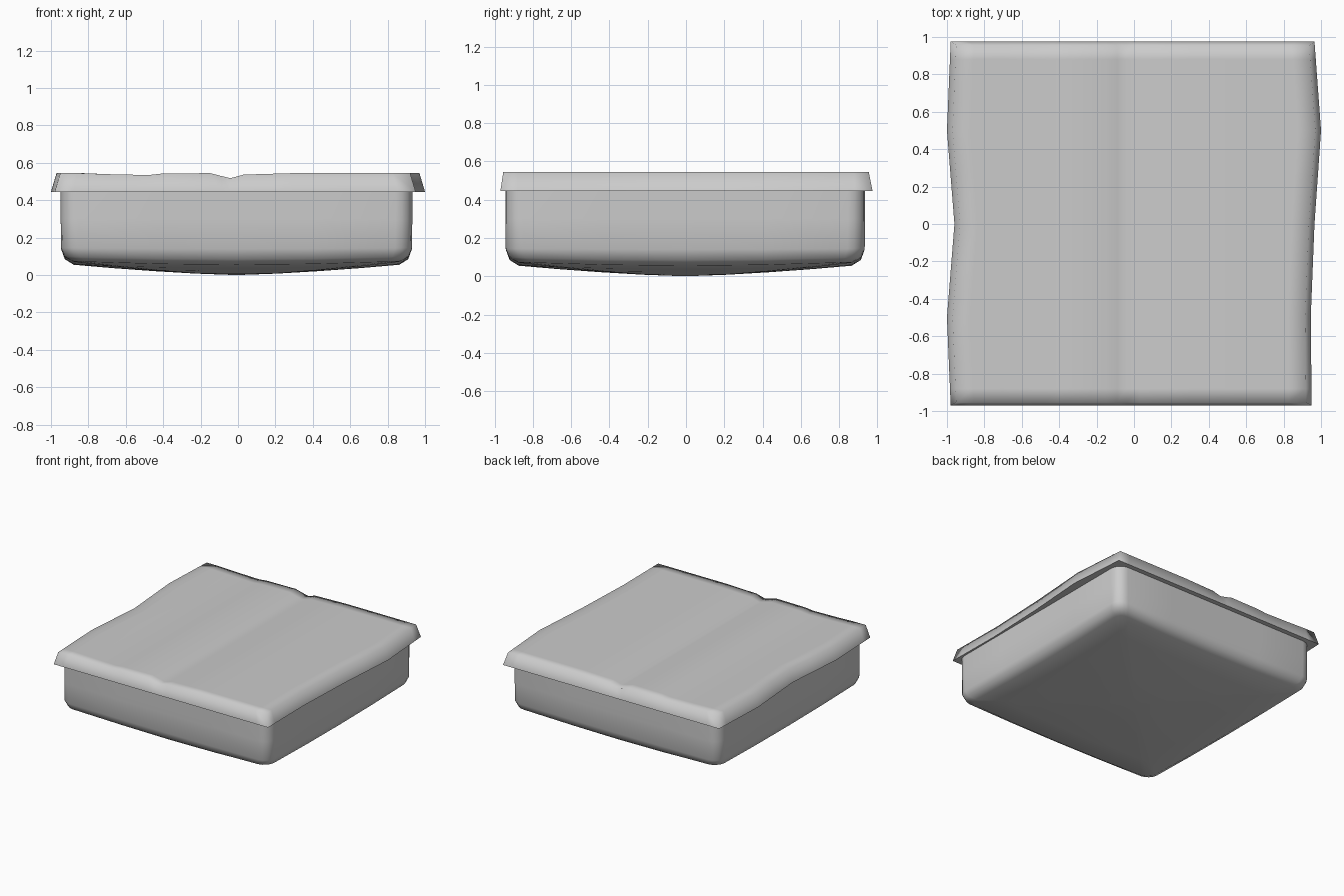
import bpy, bmesh, math

if "Cube" in bpy.data.objects:
    bpy.data.objects.remove(bpy.data.objects["Cube"])


def make_object(name, bm):
    bmesh.ops.recalc_face_normals(bm, faces=bm.faces)
    mesh = bpy.data.meshes.new(name)
    bm.to_mesh(mesh)
    bm.free()
    obj = bpy.data.objects.new(name, mesh)
    bpy.context.collection.objects.link(obj)
    for p in mesh.polygons:
        p.use_smooth = True
    return obj


def lerp(points, t):
    """Piecewise-linear lookup in a list of (t, value) pairs."""
    for (a, va), (b, vb) in zip(points, points[1:]):
        if t <= b:
            return va + (vb - va) * max(0, t - a) / (b - a)
    return points[-1][1]


def ring(bm, half, radius, z, bow):
    """Rounded square loop; corners lift by bow relative to edge middles."""
    pts, inner = [], half - radius
    for k in range(4):
        a0 = k * math.pi / 2
        c, s = math.cos(a0), math.sin(a0)
        local = [(half, f * inner) for f in (-0.5, 0, 0.5)]
        local += [(inner + radius * math.cos(i * math.pi / 8),
                   inner + radius * math.sin(i * math.pi / 8)) for i in range(5)]
        pts += [(x * c - y * s, x * s + y * c) for x, y in local]
    return [bm.verts.new((x - 0.008, y - 0.004,
                          z + bow * (min(abs(x), abs(y)) / 0.9) ** 2)) for x, y in pts]


# Tub: rounded box with a shallow domed underside
bm = bmesh.new()
profile = [(0.94, 0.09, 0.46, 0), (0.94, 0.09, 0.30, 0), (0.938, 0.09, 0.14, 0.005),
           (0.918, 0.085, 0.085, 0.013), (0.87, 0.07, 0.055, 0.02),
           (0.66, 0.05, 0.037, 0.02), (0.44, 0.04, 0.021, 0.02), (0.22, 0.02, 0.008, 0.02)]
loops = [ring(bm, *p) for p in profile]
n = len(loops[0])
for a, b in zip(loops, loops[1:]):
    for i in range(n):
        bm.faces.new((a[i], a[(i + 1) % n], b[(i + 1) % n], b[i]))
tip = bm.verts.new((-0.008, -0.004, 0))
for i in range(n):
    bm.faces.new((loops[-1][i], loops[-1][(i + 1) % n], tip))
make_object("tub", bm)

# Lid: creased sheet with wavy side edges and a flared skirt
left = [(-0.97, -0.98), (-0.5, -1.0), (0, -0.96), (0.5, -1.0), (0.975, -0.98)]
right = [(-0.97, 0.95), (-0.5, 0.945), (0, 0.965), (0.5, 1.0), (0.975, 0.965)]
crease = [(-1, 0.545), (-0.85, 0.545), (-0.5, 0.532), (-0.42, 0.542), (-0.15, 0.545),
          (-0.1, 0.532), (-0.04, 0.518), (0.03, 0.537), (0.3, 0.545), (1, 0.545)]
ys = [-0.97, -0.88, -0.5, -0.25, 0, 0.25, 0.5, 0.88, 0.975]
us = [-1, -0.9, -0.7, -0.48, -0.41, -0.15, -0.09, -0.04, 0.03, 0.3, 0.6, 0.9, 1]
bm = bmesh.new()


def edge_x(u, y, inset):
    l, r = lerp(left, y) + inset, lerp(right, y) - inset
    mid = (l + r) / 2
    x = mid + u * (r - l) / 2
    return x if abs(u) > 0.8 else u


top = []
for y in ys:
    yt = max(-0.955, min(0.955, y))
    top.append([bm.verts.new((edge_x(u, y, 0.03), yt, lerp(crease, u))) for u in us])
for a, b in zip(top, top[1:]):
    for i in range(len(us) - 1):
        bm.faces.new((a[i], a[i + 1], b[i + 1], b[i]))

# Skirt follows the lid's border down and outward
m, k = len(ys), len(us)
border = ([(0, i) for i in range(k)] + [(j, k - 1) for j in range(1, m)]
          + [(m - 1, i) for i in range(k - 2, -1, -1)] + [(j, 0) for j in range(m - 2, 0, -1)])
upper = [top[j][i] for j, i in border]
lower = [bm.verts.new((edge_x(us[i], ys[j], 0), ys[j], 0.445)) for j, i in border]
under = [bm.verts.new((v.co.x * 0.9, v.co.y * 0.9, 0.445)) for v in lower]
for a, b in ((upper, lower), (lower, under)):
    for i in range(len(a)):
        q = (i + 1) % len(a)
        bm.faces.new((a[i], a[q], b[q], b[i]))
lid = make_object("lid", bm)

# Keep the lower rim of the skirt crisp
for e in lid.data.edges:
    if all(abs(lid.data.vertices[v].co.z - 0.445) < 1e-4 for v in e.vertices):
        e.use_edge_sharp = True
